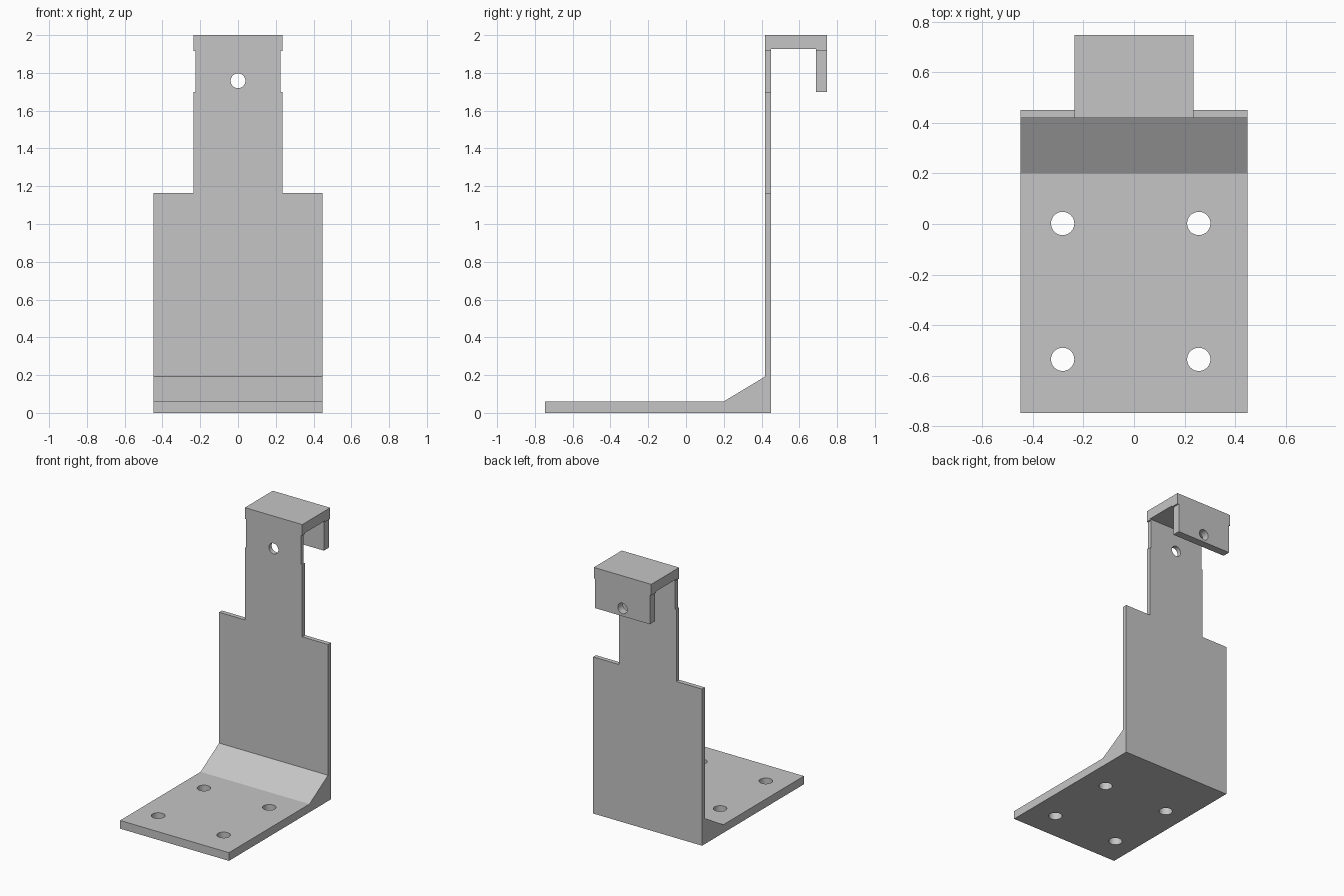
import bpy
import bmesh
from mathutils import Vector

cube = bpy.data.objects.get("Cube")
if cube:
    bpy.data.objects.remove(cube, do_unlink=True)

steel = bpy.data.materials.new("light_grey_steel")
steel.use_nodes = True
grey = (0.56, 0.56, 0.56, 1.0)
steel.diffuse_color = grey
steel.node_tree.nodes["Principled BSDF"].inputs["Base Color"].default_value = grey


def prism(name, points, depth):
    """Extrude a closed outline of 3D points along a depth vector."""
    bm = bmesh.new()
    face = bm.faces.new([bm.verts.new(p) for p in points])
    extruded = bmesh.ops.extrude_face_region(bm, geom=[face])["geom"]
    verts = [v for v in extruded if isinstance(v, bmesh.types.BMVert)]
    bmesh.ops.translate(bm, verts=verts, vec=depth)
    bmesh.ops.recalc_face_normals(bm, faces=bm.faces)
    mesh = bpy.data.meshes.new(name)
    bm.to_mesh(mesh)
    bm.free()
    mesh.materials.append(steel)
    obj = bpy.data.objects.new(name, mesh)
    bpy.context.collection.objects.link(obj)
    return obj


def drill(name, location, radius, depth, rotation=(0, 0, 0)):
    bpy.ops.mesh.primitive_cylinder_add(vertices=48, radius=radius, depth=depth,
                                        location=location, rotation=rotation)
    obj = bpy.context.object
    obj.name = name
    obj.data.materials.append(steel)
    return obj


def cut(target, tool, operation):
    """Apply a boolean and discard its tool."""
    mod = target.modifiers.new("cut", 'BOOLEAN')
    mod.operation = operation
    mod.solver = 'EXACT'
    mod.object = tool
    bpy.ops.object.select_all(action='DESELECT')
    bpy.context.view_layer.objects.active = target
    target.select_set(True)
    bpy.ops.object.modifier_apply(modifier=mod.name)
    bpy.data.objects.remove(tool, do_unlink=True)


half_width = 0.448
half_depth = 0.746

# Side section: foot, sloped fillet, upright and hooked top
section = [(-half_depth, 0), (0.451, 0), (0.451, 1.926), (0.688, 1.926),
           (0.688, 1.70), (half_depth, 1.70), (half_depth, 2), (0.418, 2),
           (0.418, 0.192), (0.2, 0.061), (-half_depth, 0.061)]
bracket = prism("hook_bracket", [(-half_width, y, z) for y, z in section],
                Vector((2 * half_width, 0, 0)))

# Front outline: wide plate, narrow neck and shallow side notches
half = [(half_width + 0.1, -0.1), (half_width + 0.1, 1.165), (0.236, 1.165),
        (0.236, 1.70), (0.225, 1.70), (0.225, 1.917), (0.236, 1.917), (0.236, 2.1)]
outline = half + [(-x, z) for x, z in reversed(half)]
cut(bracket, prism("outline_cutter", [(x, -1, z) for x, z in outline],
                   Vector((0, 2, 0))), 'INTERSECT')

# Four mounting holes in the foot
for x in (-0.282, 0.256):
    for y in (0.002, -0.535):
        cut(bracket, drill("foot_hole_cutter", (x, y, 0.03), 0.046, 0.2), 'DIFFERENCE')

# Pin hole through the neck and hook lip
cut(bracket, drill("pin_hole_cutter", (0, 0.58, 1.758), 0.039, 0.8,
                   (1.570796, 0, 0)), 'DIFFERENCE')

bpy.ops.object.shade_smooth_by_angle(angle=0.5)
